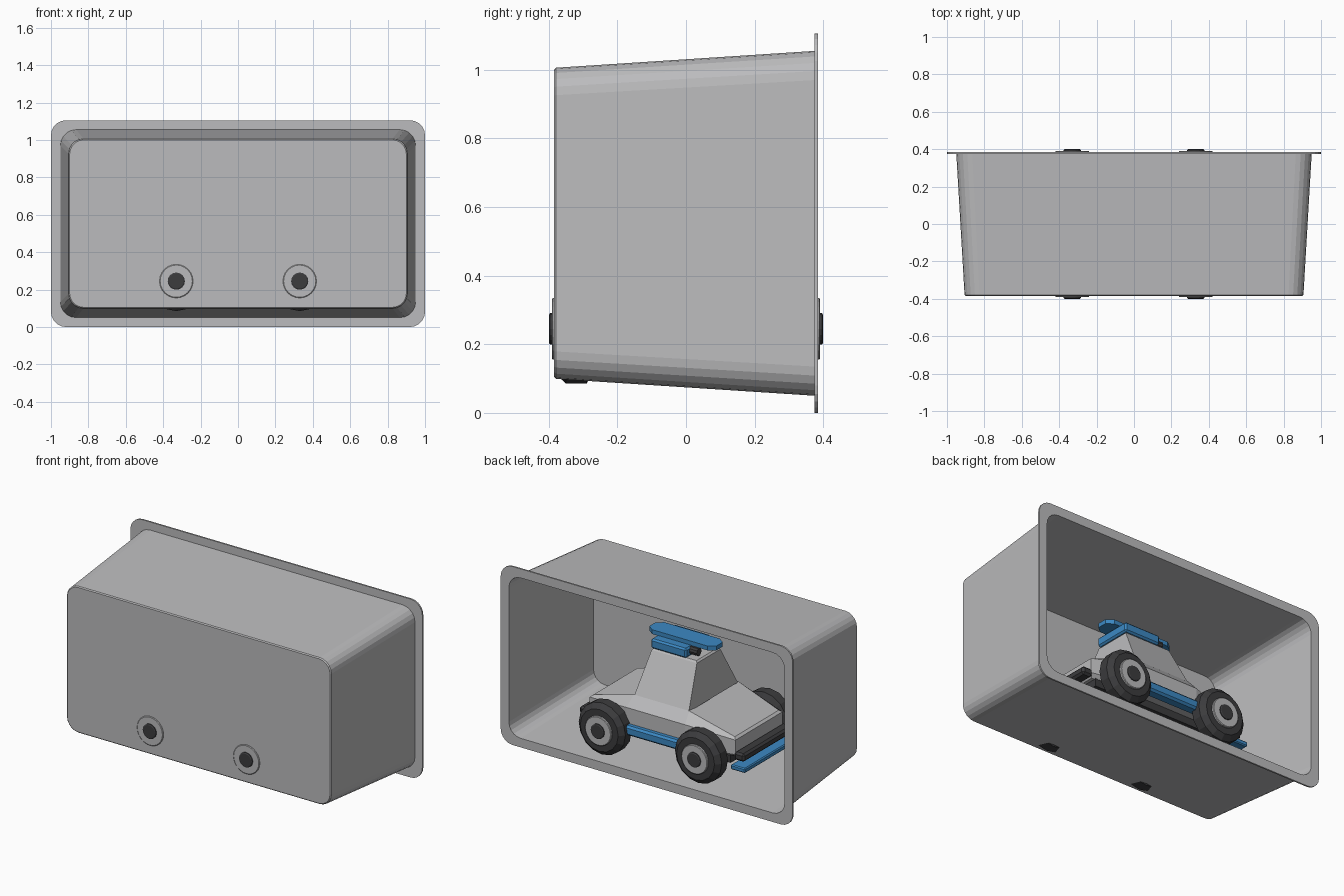
import bpy, bmesh, math
from mathutils import Matrix, Vector

if "Cube" in bpy.data.objects:
    bpy.data.objects.remove(bpy.data.objects["Cube"])


def material(name, rgb):
    m = bpy.data.materials.new(name)
    m.diffuse_color = (*rgb, 1)
    m.use_nodes = True
    m.node_tree.nodes["Principled BSDF"].inputs["Base Color"].default_value = m.diffuse_color
    return m


GREY = material("light grey", (0.5, 0.5, 0.51))
BLUE = material("blue", (0.045, 0.25, 0.55))
DARK = material("charcoal", (0.045, 0.045, 0.048))


def finish(bm, name, mat):
    bmesh.ops.recalc_face_normals(bm, faces=bm.faces)
    me = bpy.data.meshes.new(name)
    bm.to_mesh(me)
    bm.free()
    me.materials.append(mat)
    ob = bpy.data.objects.new(name, me)
    bpy.context.collection.objects.link(ob)
    return ob


def loft(name, rings, mat):
    """Skin matching rings of points and cap both ends."""
    bm = bmesh.new()
    loops = [[bm.verts.new(p) for p in ring] for ring in rings]
    for a, b in zip(loops, loops[1:]):
        for i in range(len(a)):
            j = (i + 1) % len(a)
            bm.faces.new((a[i], a[j], b[j], b[i]))
    bm.faces.new(loops[0])
    bm.faces.new(loops[-1])
    return finish(bm, name, mat)


def box(name, lo, hi, mat, bevel=0.0):
    bm = bmesh.new()
    bmesh.ops.create_cube(bm, size=1)
    lo, hi = Vector(lo), Vector(hi)
    for v in bm.verts:
        v.co = [(lo[i] + hi[i]) / 2 + v.co[i] * (hi[i] - lo[i]) for i in range(3)]
    if bevel:
        bmesh.ops.bevel(bm, geom=bm.edges[:], offset=bevel, segments=1, affect='EDGES')
    return finish(bm, name, mat)


def rounded(y, hx, z0, z1, r, seg=5):
    """Rounded rectangle standing in the xz plane."""
    pts = []
    for k, (sx, z) in enumerate(((1, z1 - r), (-1, z1 - r), (-1, z0 + r), (1, z0 + r))):
        for i in range(seg + 1):
            a = math.pi / 2 * (k + i / seg)
            pts.append((sx * (hx - r) + r * math.cos(a), y, z + r * math.sin(a)))
    return pts


def turned(name, profile, x, z, side, n, mat):
    """Solid of revolution about y; profile is (distance from centre, radius)."""
    rings = [[(x + r * math.cos(2 * math.pi * i / n), side * y,
               z + r * math.sin(2 * math.pi * i / n)) for i in range(n)]
             for y, r in profile]
    return loft(name, rings, mat)


# Tapered tray with thin walls and a flat rim, open at the back
loft("tray", [
    rounded(-0.378, 0.898, 0.107, 0.998, 0.075),
    rounded(0.385, 0.944, 0.056, 1.049, 0.08),
    rounded(0.385, 1.0, 0.0, 1.105, 0.08),
    rounded(0.375, 1.0, 0.0, 1.105, 0.08),
    rounded(0.375, 0.95, 0.05, 1.055, 0.085),
    rounded(-0.379, 0.906, 0.099, 1.006, 0.08),
    rounded(-0.385, 0.9, 0.105, 1.0, 0.075)], GREY)

# Wheels: tyre, pale disc and dark hub cap
for sx in (-1, 1):
    for sy in (-1, 1):
        x, z = sx * 0.33, 0.245
        turned("tyre", [(0.27, 0.125), (0.29, 0.16), (0.35, 0.16), (0.378, 0.13)],
               x, z, sy, 16, DARK)
        turned("wheel_disc", [(0.36, 0.09), (0.388, 0.09), (0.391, 0.086)], x, z, sy, 24, GREY)
        turned("hub_cap", [(0.36, 0.046), (0.396, 0.046), (0.4, 0.04)], x, z, sy, 16, DARK)


# Body hull: eight-sided plan with sloping hood and tail
def plan(ex, ey, ez, mx, my, mz):
    return [(ex, -ey, ez), (ex, ey, ez), (mx, my, mz), (-mx, my, mz),
            (-ex, ey, ez), (-ex, -ey, ez), (-mx, -my, mz), (mx, -my, mz)]


loft("hull", [plan(0.48, 0.21, 0.24, 0.2, 0.28, 0.24),
              plan(0.5, 0.23, 0.26, 0.2, 0.295, 0.26),
              plan(0.5, 0.23, 0.35, 0.2, 0.295, 0.39),
              plan(0.485, 0.215, 0.362, 0.19, 0.24, 0.452)], GREY)


# Cabin: truncated pyramid
def rect(hx, hy, z):
    return [(hx, hy, z), (-hx, hy, z), (-hx, -hy, z), (hx, -hy, z)]


loft("cabin", [rect(0.187, 0.24, 0.445), rect(0.155, 0.115, 0.69),
               rect(0.145, 0.105, 0.7)], GREY)

# Roof unit with dark lenses and a flat plank above
box("roof_unit", (-0.085, -0.12, 0.7), (0.16, 0.12, 0.76), BLUE, 0.01)
for sy in (-1, 1):
    bm = bmesh.new()
    bmesh.ops.create_cone(bm, cap_ends=True, segments=10, radius1=0.024, radius2=0.024,
                          depth=0.07,
                          matrix=Matrix.Translation((-0.1, sy * 0.065, 0.735))
                          @ Matrix.Rotation(math.pi / 2, 4, 'Y'))
    finish(bm, "roof_lens", DARK)
loft("roof_plank", [[(s * hx, t * hy, z) for s, t, hx, hy in (
    (1, -1, 0.23, 0.03), (1, 1, 0.23, 0.03), (1, 1, 0.19, 0.06), (-1, 1, 0.19, 0.06),
    (-1, 1, 0.23, 0.03), (-1, -1, 0.23, 0.03), (-1, -1, 0.19, 0.06), (1, -1, 0.19, 0.06))]
    for z in (0.758, 0.785)], BLUE)

# Chassis, axles, side sills and bumpers
box("chassis", (-0.46, -0.22, 0.195), (0.46, 0.22, 0.245), DARK)
for sx in (-1, 1):
    box("axle", (sx * 0.33 - 0.02, -0.29, 0.225), (sx * 0.33 + 0.02, 0.29, 0.265), DARK)
    box("bumper", (sx * 0.53 - 0.035, -0.24, 0.23), (sx * 0.53 + 0.035, 0.24, 0.28), DARK, 0.012)
for sy in (-1, 1):
    box("side_sill", (-0.24, sy * 0.295 - 0.035, 0.235),
        (0.24, sy * 0.295 + 0.035, 0.295), BLUE, 0.012)
box("front_skid", (-0.59, -0.265, 0.18), (-0.49, 0.265, 0.21), BLUE, 0.006)
